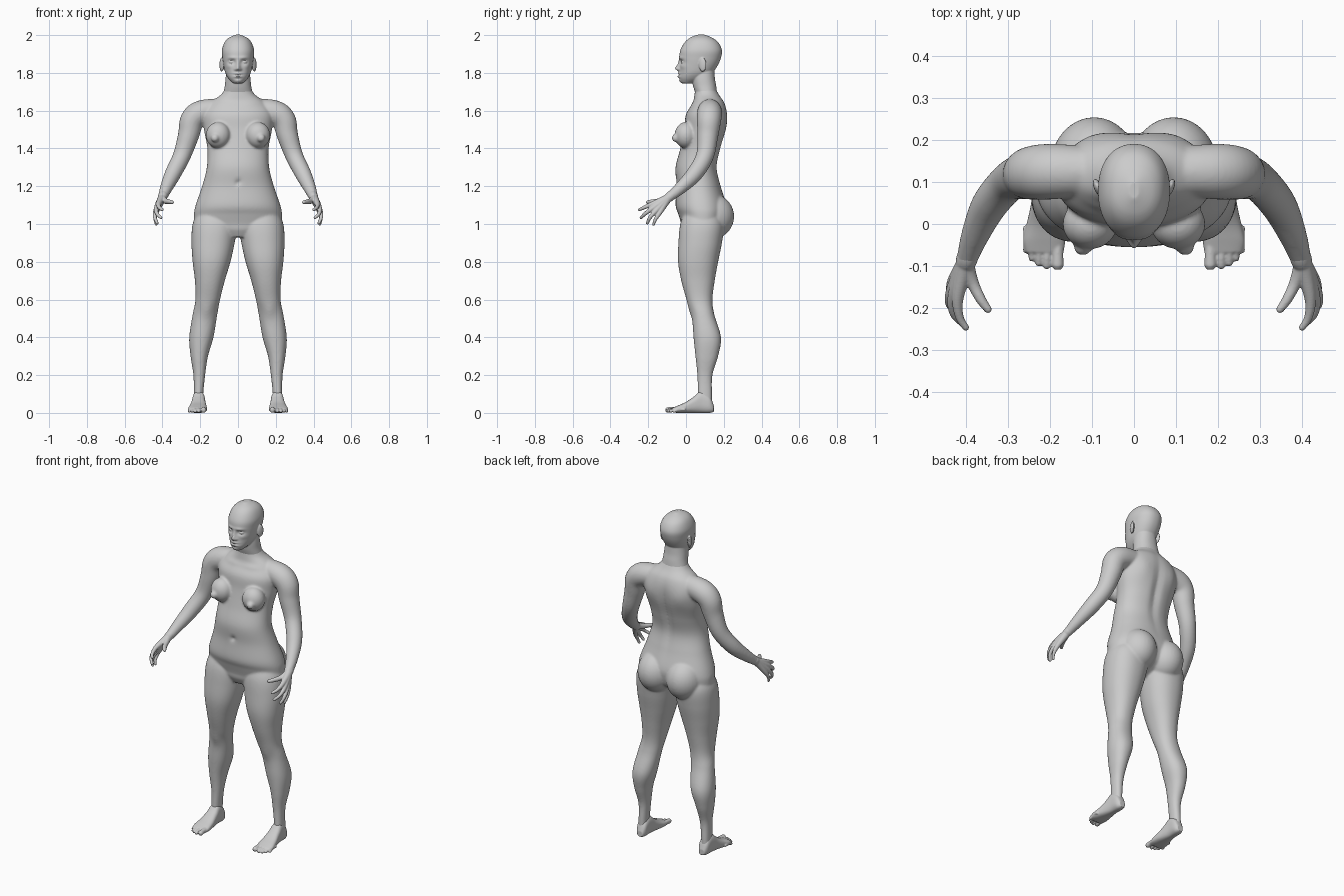
import bpy
import bmesh
from math import sin, cos, pi, exp, copysign
from mathutils import Vector, Matrix

default_cube = bpy.data.objects.get("Cube")
if default_cube:
    bpy.data.objects.remove(default_cube, do_unlink=True)

# One plain grey for the whole figure
grey = bpy.data.materials.new("plain_grey")
grey.use_nodes = True
grey.diffuse_color = (0.6, 0.6, 0.6, 1)
grey.node_tree.nodes["Principled BSDF"].inputs["Base Color"].default_value = grey.diffuse_color

BOTH = (1, -1)


def spline(keys, steps):
    """Smooth curve through a list of equal-length tuples."""
    result = []
    for i in range(len(keys) - 1):
        before, start = keys[max(i - 1, 0)], keys[i]
        end, after = keys[i + 1], keys[min(i + 2, len(keys) - 1)]
        for step in range(steps):
            t = step / steps
            result.append([
                b + 0.5 * t * (c - a + t * (2 * a - 5 * b + 4 * c - d + t * (3 * (b - c) + d - a)))
                for a, b, c, d in zip(before, start, end, after)])
    result.append(list(keys[-1]))
    return result


def skin(bm, rings, side):
    """Closed skin over a row of point rings, on the given side."""
    rows = [[bm.verts.new((p[0] * side, p[1], p[2])) for p in ring] for ring in rings]
    count = len(rows[0])
    for low, high in zip(rows, rows[1:]):
        for i in range(count):
            j = (i + 1) % count
            bm.faces.new((low[i], low[j], high[j], high[i]))
    bm.faces.new(rows[0][::-1])
    bm.faces.new(rows[-1])


def loft(bm, keys, sides=(1,), lengthwise=False, power=2.2, count=64, steps=8):
    """Oval sections: position, centre x, half width, near edge, far edge."""
    rings = []
    for place, middle, half, near, far in spline(keys, steps):
        ring = []
        for i in range(count):
            angle = 2 * pi * i / count
            u, v = [copysign(abs(f) ** (2 / power), f) for f in (cos(angle), sin(angle))]
            x, depth = middle + half * u, (near + far) / 2 + (far - near) / 2 * v
            ring.append((x, place, depth) if lengthwise else (x, depth, place))
        rings.append(ring)
    for side in sides:
        skin(bm, rings, side)


def tube(bm, keys, sides=(1,), count=20, steps=6):
    """Round limb through points x, y, z, radius, with a rounded tip."""
    path = spline(keys, steps)
    spots = [Vector(p[:3]) for p in path]
    radii = [p[3] for p in path]
    spots.append(spots[-1] + (spots[-1] - spots[-2]).normalized() * radii[-1] * 0.7)
    radii.append(radii[-1] * 0.6)
    rings = []
    for i, (spot, radius) in enumerate(zip(spots, radii)):
        heading = spots[min(i + 1, len(spots) - 1)] - spots[max(i - 1, 0)]
        turn = Vector((0, 0, -1)).rotation_difference(heading)
        rings.append([spot + turn @ Vector((radius * cos(a), radius * sin(a), 0))
                      for a in (2 * pi * k / count for k in range(count))])
    for side in sides:
        skin(bm, rings, side)


def ball(bm, centre, radii, tilt=0.0):
    """Mirrored pair of ellipsoids."""
    for side in BOTH:
        place = Matrix.Translation((centre[0] * side, centre[1], centre[2]))
        matrix = place @ Matrix.Rotation(tilt * side, 4, 'Z') @ Matrix.Diagonal((*radii, 1))
        bmesh.ops.create_uvsphere(bm, u_segments=32, v_segments=20, radius=1, matrix=matrix)


def sculpt(bm, bumps):
    """Soft pushes along y: centre, radii, amount; mirrored off the middle."""
    moves = []
    for vert in bm.verts:
        push = 0
        for cx, cy, cz, rx, ry, rz, amount in bumps:
            for side in (BOTH if cx else (1,)):
                x, y, z = vert.co
                far = ((x - cx * side) / rx) ** 2 + ((y - cy) / ry) ** 2 + ((z - cz) / rz) ** 2
                if far < 9:
                    push += amount * exp(-far)
        moves.append(push)
    for vert, push in zip(bm.verts, moves):
        vert.co.y += push


def finish(bm, name, voxel, rounds):
    """Fuse the overlapping pieces into one smooth surface."""
    bmesh.ops.recalc_face_normals(bm, faces=bm.faces[:])
    mesh = bpy.data.meshes.new(name)
    bm.to_mesh(mesh)
    bm.free()
    mesh.materials.append(grey)
    mesh.polygons.foreach_set("use_smooth", [True] * len(mesh.polygons))
    obj = bpy.data.objects.new(name, mesh)
    bpy.context.scene.collection.objects.link(obj)
    fuse = obj.modifiers.new("fuse", 'REMESH')
    fuse.mode = 'VOXEL'
    fuse.voxel_size = voxel
    fuse.use_smooth_shade = True
    soften = obj.modifiers.new("soften", 'SMOOTH')
    soften.factor = 0.5
    soften.iterations = rounds


# Body: trunk, legs and arms
body = bmesh.new()
loft(body, [(.93, 0, .08, .0, .1), (.97, 0, .17, -.02, .17), (1, 0, .225, -.025, .2),
            (1.05, 0, .233, -.04, .215), (1.1, 0, .224, -.055, .215), (1.2, 0, .19, -.05, .185),
            (1.3, 0, .165, -.055, .165), (1.4, 0, .162, -.03, .185), (1.5, 0, .18, -.01, .212),
            (1.58, 0, .185, 0, .218), (1.64, 0, .15, .035, .205), (1.685, 0, .09, .045, .175),
            (1.73, 0, .062, .05, .15), (1.75, 0, .055, .055, .14)])
loft(body, [(1.08, .115, .09, 0, .17), (1, .122, .118, -.03, .2), (.9, .132, .114, -.04, .19),
            (.8, .14, .1, -.042, .17), (.7, .149, .079, -.025, .152), (.6, .16, .065, .003, .14),
            (.52, .175, .065, .03, .15), (.4, .194, .064, .04, .185), (.3, .205, .046, .05, .17),
            (.2, .205, .031, .06, .14), (.1, .209, .025, .062, .138), (.05, .21, .026, .06, .138)],
     sides=BOTH)
tube(body, [(.08, .125, 1.61, .055), (.19, .125, 1.59, .066), (.242, .122, 1.55, .064),
            (.262, .115, 1.47, .056), (.298, .1, 1.36, .047), (.345, .045, 1.265, .043),
            (.38, -.03, 1.19, .033), (.4, -.09, 1.14, .024)], sides=BOTH, count=32)
ball(body, (.095, .135, 1.04), (.105, .12, .12))
ball(body, (.105, 0, 1.47), (.065, .06, .07))
ball(body, (.122, -.055, 1.455), (.022, .02, .022))
# Spine, navel, shoulder blades, collarbones, kneecaps
sculpt(body, [(0, .2, 1.42, .025, .08, .17, -.014), (0, -.06, 1.22, .014, .03, .014, .014),
              (.1, .2, 1.54, .05, .06, .06, .008), (.07, .03, 1.635, .06, .05, .012, -.005),
              (.165, .02, .54, .03, .04, .04, -.008)])
finish(body, "body", .006, 8)

# Head with neck, ears and eyes
head = bmesh.new()
loft(head, [(1.745, 0, .026, -.022, .03), (1.77, 0, .05, -.036, .1), (1.8, 0, .067, -.035, .14),
            (1.84, 0, .077, -.033, .168), (1.88, 0, .083, -.035, .185), (1.92, 0, .085, -.03, .19),
            (1.96, 0, .072, -.008, .172), (1.985, 0, .05, .02, .14), (2.002, 0, .012, .06, .1)],
     count=128, steps=12)
loft(head, [(1.69, 0, .078, .05, .165), (1.73, 0, .07, .038, .16),
            (1.77, 0, .066, .032, .153), (1.82, 0, .06, .03, .15)])
# Sockets, brow, nose, lips, chin, cheeks
sculpt(head, [(.033, -.03, 1.858, .018, .04, .012, .012), (.03, -.03, 1.88, .025, .04, .008, -.005),
              (0, -.035, 1.825, .012, .05, .014, -.023), (0, -.035, 1.848, .01, .05, .02, -.01),
              (.013, -.03, 1.819, .008, .05, .007, -.008), (0, -.037, 1.797, .022, .05, .006, -.009),
              (0, -.04, 1.789, .024, .05, .003, .005), (0, -.037, 1.781, .02, .05, .006, -.009),
              (0, -.035, 1.769, .02, .05, .005, .003), (0, -.03, 1.755, .02, .05, .012, -.006),
              (.05, -.01, 1.835, .02, .04, .015, -.005)])
ball(head, (.033, -.012, 1.857), (.016, .014, .009))
ball(head, (.087, .088, 1.843), (.009, .021, .037), tilt=-.35)
finish(head, "head", .0035, 3)

for name, side in (("left", 1), ("right", -1)):
    # Hand: each finger runs from the wrist, so together they form the palm
    hand = bmesh.new()
    wrist = [(.392, -.066, 1.16, .024), (.402, -.095, 1.137, .023)]
    fingers = [
        [(.42, -.175, 1.107, .014), (.416, -.222, 1.087, .01), (.4, -.248, 1.075, .008)],
        [(.43, -.17, 1.088, .014), (.43, -.213, 1.057, .01), (.407, -.239, 1.032, .008)],
        [(.434, -.157, 1.072, .014), (.44, -.19, 1.035, .01), (.427, -.205, 1.004, .008)],
        [(.433, -.138, 1.062, .013), (.438, -.163, 1.022, .009), (.432, -.172, .996, .007)],
        [(.385, -.14, 1.122, .015), (.365, -.18, 1.118, .012), (.347, -.205, 1.115, .009)]]
    for finger in fingers:
        tube(hand, wrist + finger, sides=(side,))
    finish(hand, name + "_hand", .003, 3)

    # Foot with five toes
    foot = bmesh.new()
    loft(foot, [(.147, .206, .018, .006, .04), (.125, .207, .03, 0, .09), (.08, .208, .033, 0, .115),
                (.04, .209, .038, 0, .085), (0, .211, .045, 0, .058), (-.04, .214, .05, 0, .04),
                (-.068, .213, .045, .002, .028)], sides=(side,), lengthwise=True, power=2.6)
    toes = [(.182, -.098, .015), (.208, -.1, .01), (.227, -.094, .009),
            (.243, -.082, .009), (.257, -.064, .008)]
    for x, tip, radius in toes:
        tube(foot, [(x, tip + .06, .018, radius), (x, tip + .025, .018, radius * .9),
                    (x, tip, radius, radius)], sides=(side,))
    finish(foot, name + "_foot", .0035, 3)
